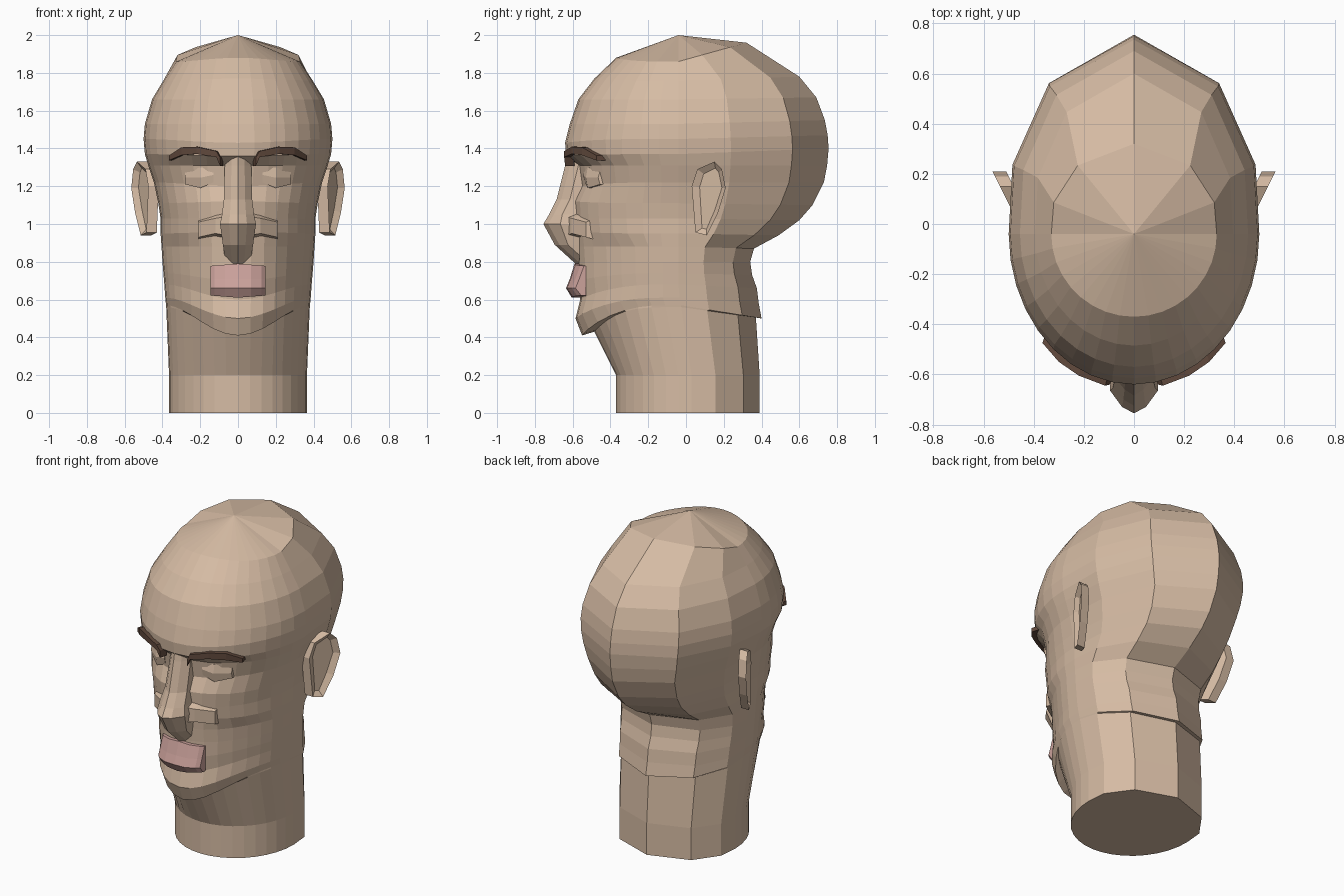
import bpy, bmesh, math

if "Cube" in bpy.data.objects:
    bpy.data.objects.remove(bpy.data.objects["Cube"])


def material(name, rgb):
    m = bpy.data.materials.new(name)
    m.diffuse_color = (*rgb, 1)
    m.use_nodes = True
    m.node_tree.nodes["Principled BSDF"].inputs["Base Color"].default_value = m.diffuse_color
    return m


SKIN = material("skin", (0.67, 0.50, 0.37))
LIP = material("lip pink", (0.60, 0.36, 0.33))
BROW = material("brow brown", (0.12, 0.068, 0.047))


def finish(name, bm, mat, mirror=False):
    bmesh.ops.recalc_face_normals(bm, faces=bm.faces)
    mesh = bpy.data.meshes.new(name)
    bm.to_mesh(mesh)
    bm.free()
    mesh.materials.append(mat)
    ob = bpy.data.objects.new(name, mesh)
    bpy.context.collection.objects.link(ob)
    if mirror:
        ob.modifiers.new("mirror", 'MIRROR')
    return ob


def loft(name, rings, mat, mirror=False, apex=None):
    """Skin closed rings of points, capped at both ends (or closed to an apex)."""
    bm = bmesh.new()
    vs = [[bm.verts.new(p) for p in r] for r in rings]
    n = len(vs[0])
    for a, b in zip(vs, vs[1:]):
        for i in range(n):
            j = (i + 1) % n
            bm.faces.new((a[i], a[j], b[j], b[i]))
    bm.faces.new(vs[0])
    if apex:
        t = bm.verts.new(apex)
        for i in range(n):
            bm.faces.new((vs[-1][i], vs[-1][(i + 1) % n], t))
    else:
        bm.faces.new(vs[-1])
    return finish(name, bm, mat, mirror)


# head and neck: coarse columns at the back, fine ones across the face
half = [(0.68, 0.76), (0.97, 0.35)]
half += [(math.cos(a), -math.sin(a)) for a in (math.pi / 2 * k / 9 for k in range(9))]
columns = [(0, 1)] + half + [(0, -1)] + [(-c, s) for c, s in reversed(half)]

# z front, z side, z back, y front, y back, half width
levels = [
    (0, 0, 0, -.37, .39, .365),
    (.2, .2, .2, -.37, .39, .365),
    (.43, .56, .505, -.485, .37, .380),
    (.41, .57, .50, -.55, .40, .381),
    (.50, .61, .58, -.585, .385, .385),
    (.60, .68, .66, -.56, .375, .39),
    (.70, .74, .73, -.57, .35, .395),
    (.80, .80, .80, -.57, .34, .40),
    (.88, .88, .87, -.575, .36, .405),
    (.96, .95, .94, -.58, .49, .41),
    (1.03, 1.03, 1.02, -.59, .60, .41),
    (1.12, 1.11, 1.10, -.595, .67, .422),
    (1.20, 1.22, 1.22, -.555, .73, .445),
    (1.31, 1.31, 1.31, -.57, .747, .475),
    (1.36, 1.37, 1.40, -.635, .755, .493),
    (1.43, 1.45, 1.47, -.64, .75, .50),
    (1.53, 1.53, 1.55, -.615, .735, .493),
    (1.66, 1.66, 1.67, -.57, .69, .455),
    (1.77, 1.76, 1.78, -.485, .60, .395),
    (1.88, 1.86, 1.96, -.37, .32, .33),
]
rings = []
for k, (zf, zs, zb, yf, yb, w) in enumerate(levels):
    yc = .03 - .07 * min(1, max(0, (zs - .2) / .45))
    hollow = .04 if 3 <= k <= 8 else 0  # cheeks drawn in beside mouth and chin
    ring = []
    for c, s in columns:
        z = zs + ((zb - zs) * s if s > 0 else (zf - zs) * s ** 4)
        y = yc + ((yb - yc) * s if s > 0 else (yc - yf) * s)
        if s < 0:
            y += hollow * 6.75 * s * s * c ** 4
        ring.append((c * w, y, z))
    rings.append(ring)
loft("head", rings, SKIN, apex=(0, -.04, 2))

# nose: ridge profile with z, ridge y, half width
nose = []
for z, y, w in [(.79, -.585, .065), (.89, -.695, .08), (1.0, -.755, .095),
                (1.05, -.725, .085), (1.13, -.685, .075), (1.31, -.64, .07), (1.36, -.63, .07)]:
    nose.append([(-w, -.50, z), (-w, max(y + .07, -.665), z), (-w * .5, y + .025, z), (0, y, z),
                 (w * .5, y + .025, z), (w, max(y + .07, -.665), z), (w, -.50, z)])
loft("nose", nose, SKIN)

# nostril wings running out into the cheeks
wing = [[(x, y + .08, z0), (x, y, z0 + .02), (x, y, z1 - .03), (x, y + .08, z1)]
        for x, y, z0, z1 in [(.06, -.635, .92, 1.07), (.12, -.605, .93, 1.06), (.21, -.53, .91, 1.04)]]
loft("nostril_wing", wing, SKIN, mirror=True)

# closed eyelids set in the sockets
lid = [[(x, y + .1, z0), (x, y, z0), (x, y - .01, (z0 + z1) / 2), (x, y, z1), (x, y + .1, z1)]
       for x, y, z0, z1 in [(.13, -.535, 1.22, 1.30), (.20, -.52, 1.19, 1.30), (.28, -.455, 1.21, 1.28)]]
loft("eyelid", lid, SKIN, mirror=True)

# lips
lips = []
for x, y in [(-.145, .05), (-.125, .03), (-.07, .005), (0, 0), (.07, .005), (.125, .03), (.145, .05)]:
    drop = abs(x) * .08
    lips.append([(x, -.53, .79 - drop), (x, y - .59, .79 - drop), (x, y - .615, .71),
                 (x, y - .635, .66), (x, y - .605, .61 + drop), (x, -.53, .61 + drop)])
loft("lips", lips, LIP)

# eyebrows
brow = []
for x, y, z, h in [(.095, -.64, 1.33, .022), (.115, -.645, 1.37, .016), (.22, -.605, 1.39, .019),
                   (.30, -.55, 1.385, .021), (.365, -.475, 1.35, .013)]:
    brow.append([(x, y, z - h), (x, y, z + h), (x - .015, y + .05, z + h), (x - .015, y + .05, z - h)])
loft("eyebrow", brow, BROW, mirror=True)

# ears: tilted plate with a hollowed outer face
bm = bmesh.new()
outline = [(.03, 1.2), (.06, 1.29), (.15, 1.33), (.19, 1.29), (.21, 1.19),
           (.17, 1.06), (.11, .94), (.05, .955)]
back = [bm.verts.new((.405 + .5 * y, y, z)) for y, z in outline]
front = [bm.verts.new((.46 + .5 * y, y, z)) for y, z in outline]
for i in range(len(outline)):
    j = (i + 1) % len(outline)
    bm.faces.new((back[i], back[j], front[j], front[i]))
bm.faces.new(back)
outer = bm.faces.new(front)
bmesh.ops.recalc_face_normals(bm, faces=bm.faces)
bmesh.ops.inset_region(bm, faces=[outer], thickness=.035, depth=-.025)
finish("ear", bm, SKIN, mirror=True)
